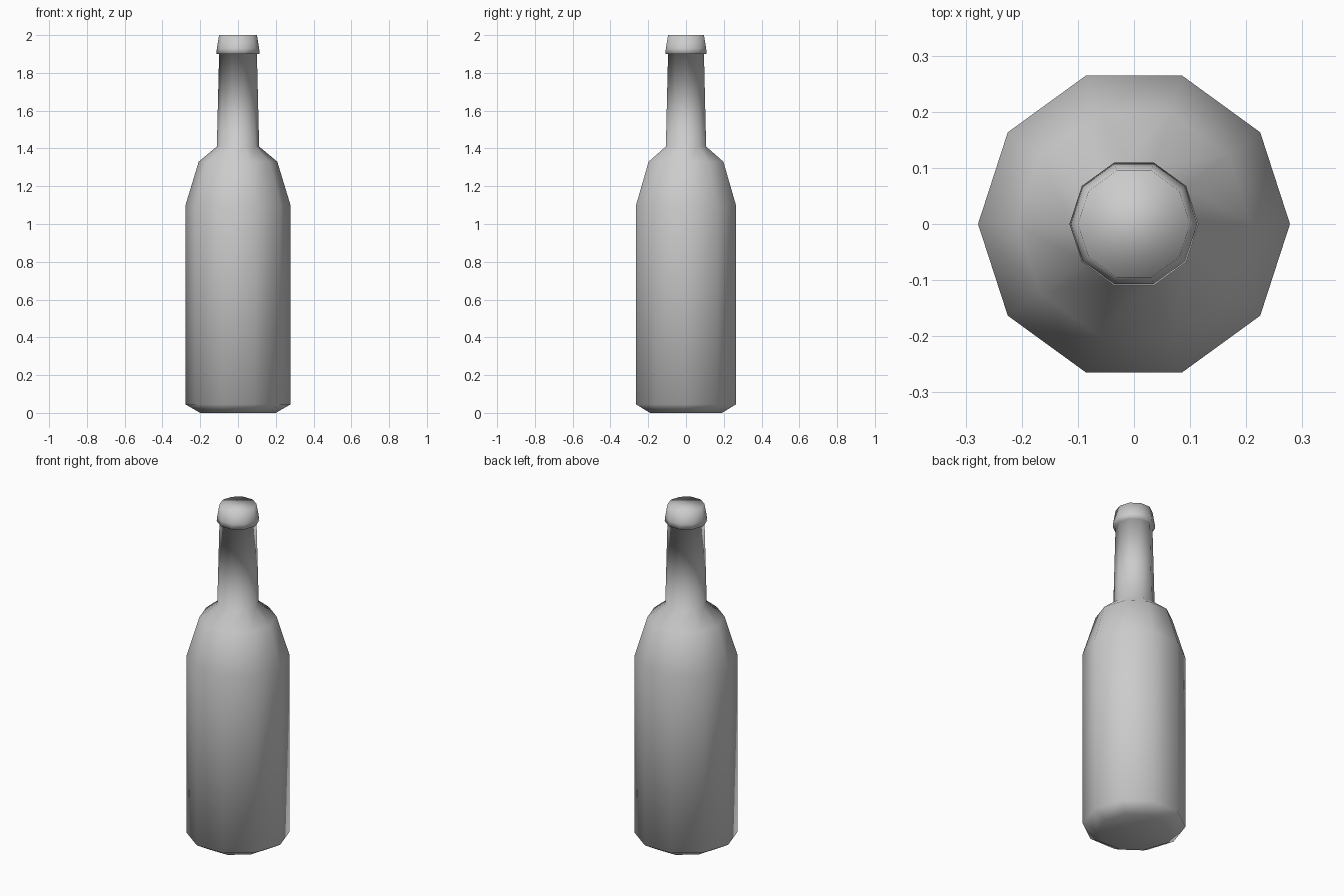
import bpy
import bmesh
from math import cos, sin, tau

cube = bpy.data.objects.get("Cube")
if cube:
    bpy.data.objects.remove(cube, do_unlink=True)

SIDES = 10

# Plain grey material
grey = bpy.data.materials.new("grey glass")
grey.use_nodes = True
colour = (0.604, 0.604, 0.604, 1)
grey.diffuse_color = colour
grey.node_tree.nodes["Principled BSDF"].inputs["Base Color"].default_value = colour


def lathe(name, profile, material):
    """Turn (radius, height) points around z, with a flat cap at each end."""
    bm = bmesh.new()
    rings = []
    for radius, height in profile:
        angles = [tau * i / SIDES for i in range(SIDES)]
        rings.append([bm.verts.new((radius * cos(a), radius * sin(a), height))
                      for a in angles])
    for low, high in zip(rings, rings[1:]):
        for i in range(SIDES):
            j = (i + 1) % SIDES
            bm.faces.new((low[i], low[j], high[j], high[i]))
    bm.faces.new(rings[0][::-1])
    bm.faces.new(rings[-1])
    for face in bm.faces:
        face.smooth = True
    mesh = bpy.data.meshes.new(name)
    bm.to_mesh(mesh)
    bm.free()
    mesh.materials.append(material)
    obj = bpy.data.objects.new(name, mesh)
    bpy.context.collection.objects.link(obj)
    return obj


# Base, body, shoulder, neck and lip share one continuous smooth surface
base = [(0.2, 0), (0.278, 0.045)]
shoulder = [(0.278, 1.1), (0.208, 1.33)]
neck = [(0.112, 1.41), (0.1, 1.9)]
lip = [(0.115, 1.9), (0.112, 1.93), (0.1, 2)]
lathe("bottle", base + shoulder + neck + lip, grey)
